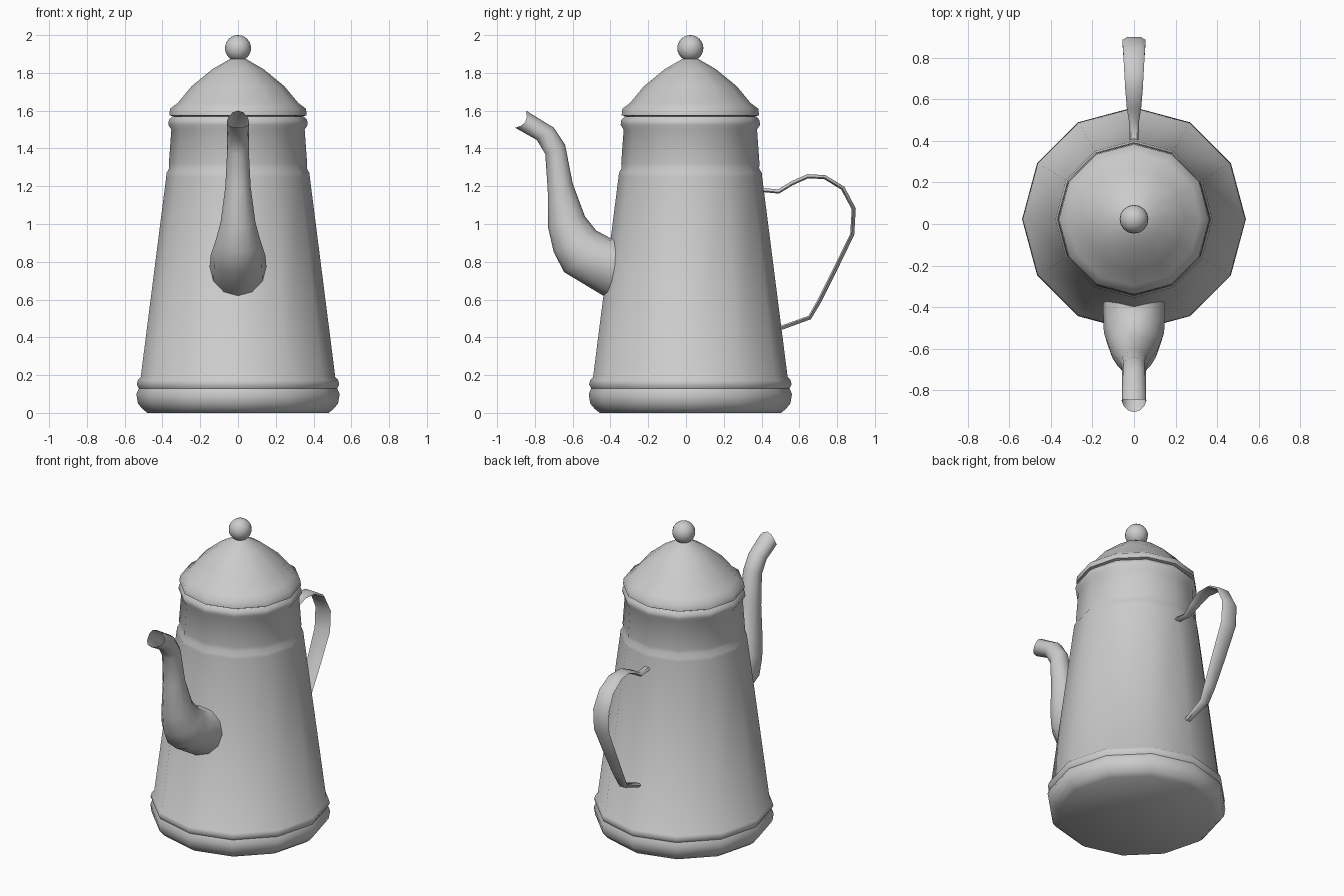
import bpy, math
from mathutils import Vector

if "Cube" in bpy.data.objects:
    bpy.data.objects.remove(bpy.data.objects["Cube"])

CY = 0.023  # axis of the pot


def make(name, verts, faces, angle=50):
    me = bpy.data.meshes.new(name)
    me.from_pydata(verts, [], faces)
    me.update()
    ob = bpy.data.objects.new(name, me)
    bpy.context.collection.objects.link(ob)
    bpy.ops.object.select_all(action='DESELECT')
    ob.select_set(True)
    bpy.context.view_layer.objects.active = ob
    bpy.ops.object.mode_set(mode='EDIT')
    bpy.ops.mesh.select_all(action='SELECT')
    bpy.ops.mesh.normals_make_consistent(inside=False)
    bpy.ops.object.mode_set(mode='OBJECT')
    bpy.ops.object.shade_smooth_by_angle(angle=math.radians(angle))
    return ob


def bridge(rings, n):
    return [(i * n + j, i * n + (j + 1) % n, (i + 1) * n + (j + 1) % n, (i + 1) * n + j)
            for i in range(rings - 1) for j in range(n)]


def lathe(name, profile, n=12, cap_bottom=False, cap_top=False):
    verts = [(r * math.cos(2 * math.pi * j / n), CY + r * math.sin(2 * math.pi * j / n), z)
             for r, z in profile for j in range(n)]
    faces = bridge(len(profile), n)
    if cap_bottom:
        faces.append(tuple(reversed(range(n))))
    if cap_top:
        faces.append(tuple(range(len(verts) - n, len(verts))))
    return make(name, verts, faces)


# Twelve-sided tapered body with beaded foot and neck
lathe("body", [(0.48, 0.0), (0.505, 0.02), (0.53, 0.05), (0.538, 0.10), (0.525, 0.13),
               (0.536, 0.15), (0.53, 0.175), (0.515, 0.19), (0.38, 1.25), (0.378, 1.27),
               (0.364, 1.295), (0.366, 1.32), (0.353, 1.50), (0.369, 1.525),
               (0.366, 1.55), (0.35, 1.568)], cap_bottom=True)

# Domed lid
lathe("lid", [(0.34, 1.57), (0.364, 1.575), (0.36, 1.61), (0.32, 1.64), (0.245, 1.73),
              (0.135, 1.82), (0.045, 1.872), (0.03, 1.875)], cap_top=True)

# Ball knob
bpy.ops.mesh.primitive_uv_sphere_add(segments=16, ring_count=12, radius=0.069,
                                     location=(0, CY, 1.931))
bpy.context.object.name = "knob"
bpy.ops.object.shade_smooth()

# Spout: rings given by lower/outer point, upper/inner point (y, z) and half width
spout = [((-0.44, 0.62), (-0.39, 0.93), 0.15),
         ((-0.645, 0.745), (-0.40, 0.925), 0.145),
         ((-0.70, 0.85), (-0.475, 0.965), 0.12),
         ((-0.73, 0.98), (-0.535, 1.04), 0.092),
         ((-0.732, 1.18), (-0.60, 1.215), 0.067),
         ((-0.745, 1.37), (-0.64, 1.42), 0.057),
         ((-0.79, 1.445), (-0.70, 1.51), 0.057),
         ((-0.905, 1.51), (-0.847, 1.60), 0.059)]
N = 12
verts = []
for i, (a, b, w) in enumerate(spout):
    for j in range(N):
        t = 2 * math.pi * j / N
        c, x = math.cos(t), w * math.sin(t)
        y = (a[0] + b[0]) / 2 + c * (a[0] - b[0]) / 2
        z = (a[1] + b[1]) / 2 + c * (a[1] - b[1]) / 2
        if i == 0:  # root sits on the body surface
            y = CY - (0.515 - (z - 0.19) * 0.1274 - abs(x) * 0.268)
        if i == len(spout) - 1:  # mouth is slightly scooped at the sides
            y += 0.025 * math.sin(t) ** 2
            z -= 0.015 * math.sin(t) ** 2
        verts.append((x, y, z))
make("spout", verts, bridge(len(spout), N))

# Strap handle: path (y, z, half width)
path = [(0.405, 1.18, 0.022), (0.49, 1.172, 0.024), (0.56, 1.215, 0.035), (0.645, 1.253, 0.042),
        (0.735, 1.248, 0.047), (0.83, 1.19, 0.052), (0.888, 1.08, 0.056), (0.88, 0.945, 0.056),
        (0.79, 0.76, 0.05), (0.705, 0.59, 0.042), (0.655, 0.505, 0.034), (0.495, 0.447, 0.022)]
section = [(-1, -0.3), (-0.6, -1), (0.6, -1), (1, -0.3), (0.6, 1), (-0.6, 1)]
verts = []
for i, (y, z, w) in enumerate(path):
    p, q = path[max(i - 1, 0)], path[min(i + 1, len(path) - 1)]
    d = Vector((q[0] - p[0], q[1] - p[1])).normalized()
    for sx, st in section:
        verts.append((sx * w, y - d.y * st * 0.011, z + d.x * st * 0.011))
k = len(section)
faces = bridge(len(path), k) + [tuple(range(k)), tuple(range(len(verts) - k, len(verts)))]
make("handle", verts, faces)
